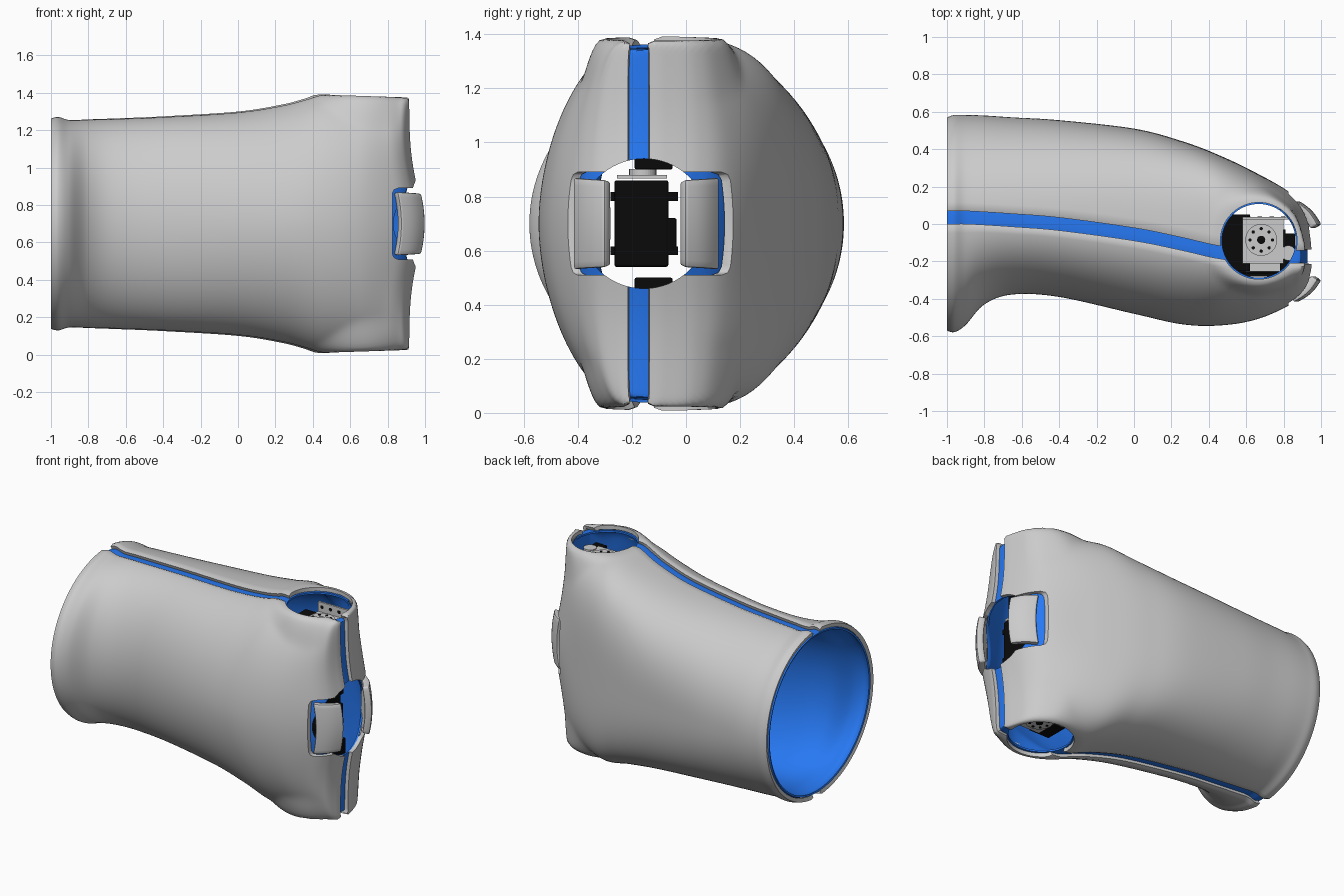
import bpy, bmesh, math
from mathutils import Vector

if "Cube" in bpy.data.objects:
    bpy.data.objects.remove(bpy.data.objects["Cube"])

ZC = 0.70
# Stations along the limb: x, y front, y back, seam y, half height, squareness front / back
ST = [(-1.0, -.57, .57, .035, .565, 2, 2), (-.96, -.578, .583, .035, .573, 2, 2),
      (-.9, -.54, .583, .035, .557, 2, 2.05), (-.8, -.43, .58, .03, .56, 2, 2.1),
      (-.65, -.377, .57, .02, .565, 2, 2.2), (-.4, -.39, .555, 0, .575, 2, 2.4),
      (0, -.48, .51, -.055, .6, 1.95, 2.9), (.25, -.535, .445, -.105, .64, 1.9, 3.4),
      (.45, -.543, .37, -.15, .69, 1.9, 3.8), (.65, -.51, .272, -.172, .686, 1.95, 3.6),
      (.8, -.422, .155, -.175, .68, 2.3, 3.6), (.87, -.345, .05, -.175, .675, 3.2, 4.5),
      (.905, -.26, -.07, -.175, .67, 6, 6), (.915, -.215, -.135, -.175, .665, 10, 10)]
HX, HY = .667, -.09          # joint hole axis


def smooth(a, b, v):
    t = min(1, max(0, (v - a) / (b - a)))
    return t * t * (3 - 2 * t)


def stations(steps=9):
    """Catmull-Rom through the station list."""
    P = [ST[0]] + ST + [ST[-1]]
    out = []
    for i in range(1, len(P) - 2):
        for k in range(steps):
            t = k / steps
            out.append([.5 * (2 * b + (c - a) * t + (2*a - 5*b + 4*c - d) * t**2
                              + (3*b - a - 3*c + d) * t**3)
                        for a, b, c, d in zip(*P[i - 1:i + 3])])
    return out + [list(ST[-1])]


def half_ring(st, s, gap, inset, n=72):
    """Half section (top to bottom) on side s of the seam, evenly resampled."""
    x, y0, y1, ys, b, ef, eb = st
    e = eb if s > 0 else ef
    a = (y1 - ys) if s > 0 else (ys - y0)
    a -= inset * min(1, a / .25)
    b -= inset
    T = math.acos(min(1, (gap / a) ** (e / 2)))
    raw = []
    for k in range(401):
        th = T - 2 * T * k / 400
        c, q = max(0, math.cos(th)), math.sin(th)
        y, h = ys + s * a * c ** (2 / e), b * abs(q) ** (2 / e)
        # raised collar around the joint hole
        w = (1 - smooth(.215, .305, math.hypot(x - HX, y - HY))) * smooth(.66, .82, h / b)
        h += w * max(0, .705 - .033 * x - inset - h)
        raw.append(Vector((y, ZC + math.copysign(h, q))))
    L = [0]
    for p, q in zip(raw, raw[1:]):
        L.append(L[-1] + (q - p).length)
    pts, j = [], 0
    for k in range(n + 1):
        d = L[-1] * k / n
        while j < 399 and L[j + 1] < d:
            j += 1
        pts.append(raw[j].lerp(raw[j + 1], min(1, (d - L[j]) / max(1e-9, L[j + 1] - L[j]))))
    f = smooth(.6, .9, x)
    x -= .022 * f if inset else 0
    # the nose swells outward around the end opening
    return [(x + .07 * f * math.exp(-((p.y - ZC) / .28) ** 2), p.x, p.y) for p in pts]


def mesh_obj(name, verts, faces, mat=None):
    me = bpy.data.meshes.new(name)
    me.from_pydata(verts, [], faces)
    o = bpy.data.objects.new(name, me)
    bpy.context.collection.objects.link(o)
    if mat:
        me.materials.append(mat)
    return o


def bake(o, angle=48):
    """Apply modifiers and smooth."""
    bpy.context.view_layer.update()
    dg = bpy.context.evaluated_depsgraph_get()
    o.data = bpy.data.meshes.new_from_object(o.evaluated_get(dg))
    o.modifiers.clear()
    bpy.ops.object.select_all(action='DESELECT')
    o.select_set(True)
    bpy.context.view_layer.objects.active = o
    bpy.ops.object.shade_smooth_by_angle(angle=math.radians(angle))


def solidify(o, t, off):
    m = o.modifiers.new("thickness", 'SOLIDIFY')
    m.thickness, m.offset = t, off


def cut(o, cutters):
    for c in cutters:
        m = o.modifiers.new("cut", 'BOOLEAN')
        m.object, m.operation, m.solver = c, 'DIFFERENCE', 'EXACT'


def cylinder(name, loc, r, depth, rot=(0, 0, 0), mat=None, n=64):
    bpy.ops.mesh.primitive_cylinder_add(vertices=n, radius=r, depth=depth, location=loc, rotation=rot)
    o = bpy.context.object
    o.name = name
    if mat:
        o.data.materials.append(mat)
    return o


def box(name, x, y, z, mat=None, bevel=0):
    bpy.ops.mesh.primitive_cube_add(size=1, location=[(a + b) / 2 for a, b in (x, y, z)])
    o = bpy.context.object
    o.name = name
    for v in o.data.vertices:
        v.co = [c * (b - a) for c, (a, b) in zip(v.co, (x, y, z))]
    if mat:
        o.data.materials.append(mat)
    if bevel:
        m = o.modifiers.new("bevel", 'BEVEL')
        m.width, m.segments = bevel, 2
    return o


def material(name, c):
    m = bpy.data.materials.new(name)
    m.diffuse_color = c
    m.use_nodes = True
    m.node_tree.nodes["Principled BSDF"].inputs["Base Color"].default_value = m.diffuse_color
    return m


blue = material("blue", (.02, .19, .9, 1))
black = material("black", (.003, .003, .003, 1))
rings = stations()

# Cutters: side joint holes, round end opening, end notch
joint_cut = cylinder("joint_cutter", (HX, HY, ZC), .205, 3)
liner_joint_cut = cylinder("liner_joint_cutter", (HX, HY, ZC), .197, 3)
end_cut = cylinder("end_cutter", (1.0, -.155, ZC), .24, .7, (0, math.pi / 2, 0))
notch_cut = box("notch_cutter", (.825, 1.3), (-.8, .6), (.51, .89), bevel=.03)
cutters = [joint_cut, liner_joint_cut, end_cut, notch_cut]
for c in cutters:
    c.hide_render = True

# Outer shell halves
for s, name in ((-1, "front_shell"), (1, "back_shell")):
    verts, faces = [], []
    for st in rings:
        r = half_ring(st, s, .034, 0)
        for k, sg in ((0, -1), (-1, 1)):            # softened seam lip
            r[k] = (r[k][0], r[k][1], r[k][2] + sg * .01)
        verts += r
    m = len(verts) // len(rings)
    for i in range(len(rings) - 1):
        for j in range(m - 1):
            a = i * m + j
            f = (a, a + m, a + m + 1, a + 1)
            faces.append(f if s > 0 else f[::-1])
    o = mesh_obj(name, verts, faces)
    solidify(o, .026, -1)
    cut(o, [joint_cut, end_cut, notch_cut])
    bake(o)

# Blue inner liner, closed at the nose
verts, faces = [], []
for st in rings:
    b, f = half_ring(st, 1, 0, .03), half_ring(st, -1, 0, .03)
    verts += b + f[1:-1][::-1]
m = len(verts) // len(rings)
for i in range(len(rings) - 1):
    for j in range(m):
        k = (j + 1) % m
        faces.append((i * m + j, i * m + m + j, i * m + m + k, i * m + k))
base = (len(rings) - 1) * m
for j in range(m // 2):
    q = [base + j, base + (m - j) % m, base + m - j - 1, base + j + 1]
    faces.append(list(dict.fromkeys(q)))
liner = mesh_obj("inner_liner", verts, faces, blue)
solidify(liner, .012, -1)
cut(liner, [liner_joint_cut, end_cut])
bake(liner)

# Curved cover panels beside the end opening
for name, p, q, sg in (("front_cover", (.862, -.398), (.982, -.288), -1),
                       ("back_cover", (.868, .105), (.982, -.014), 1)):
    p, q, n = Vector(p), Vector(q), 12
    verts, faces = [], []
    for i in range(n + 1):
        for j in range(n + 1):
            u, v = i / n, 2 * j / n - 1
            c = p.lerp(q, u)
            k = .01 * math.sin(math.pi * u)
            verts.append((c.x - .02 * v * v + k, c.y + sg * k, ZC + v * (.168 - .01 * u)))
    for i in range(n):
        for j in range(n):
            a = i * (n + 1) + j
            faces.append((a, a + 1, a + n + 2, a + n + 1))
    o = mesh_obj(name, verts, faces)
    solidify(o, .045, 0)
    b = o.modifiers.new("bevel", 'BEVEL')
    b.width, b.segments, b.angle_limit = .01, 2, math.radians(50)
    bake(o, 40)

# Central servo with mounting tabs and output horn
box("servo_body", (.48, .815), (-.265, -.065), (.54, .86), black, .008)
for z in (.60, .80):
    box("servo_tab", (.56, .81), (-.28, -.03), (z - .016, z + .016), black)
box("servo_gear_housing", (.6, .81), (-.1, -.035), (.6, .72), black, .006)
box("servo_bracket", (.6, .81), (-.255, -.07), (.866, .88))
cylinder("servo_horn", (.72, -.16, .89), .05, .022, n=32)

# Joint servos and brackets behind the two side holes
for s, end in ((1, "upper"), (-1, "lower")):
    def zr(a, b):
        return tuple(sorted((ZC + s * a, ZC + s * b)))
    box(end + "_joint_servo", (.52, .84), (-.19, -.05), zr(.2, .53), black, .006)
    box(end + "_joint_mount", (.47, .62), (-.25, .05), zr(.49, .53), black)
    box(end + "_joint_arm", (.78, .86), (-.27, -.05), zr(.5, .54), black)
    box(end + "_joint_bracket", (.58, .8), (-.21, .03), zr(.54, .555))
    box(end + "_bracket_flange", (.58, .83), (.025, .038), zr(.54, .62))
    cylinder(end + "_joint_horn", (.68, -.085, ZC + s * .562), .085, .018, n=40)
    cylinder(end + "_horn_screw", (.68, -.085, ZC + s * .572), .022, .012, mat=black, n=20)
    cylinder(end + "_idler", (.825, -.155, ZC + s * .548), .04, .025, n=24)
    for k in range(8):
        t = k * math.pi / 4
        cylinder(end + "_horn_bolt", (.68 + .06 * math.cos(t), -.085 + .06 * math.sin(t),
                 ZC + s * .571), .009, .006, mat=black, n=10)
    for k in range(4):
        cylinder(end + "_flange_hole", (.61 + .063 * k, .0315, ZC + s * .59), .012, .016,
                 (math.pi / 2, 0, 0), black, 12)

for c in cutters:
    bpy.data.objects.remove(c)
